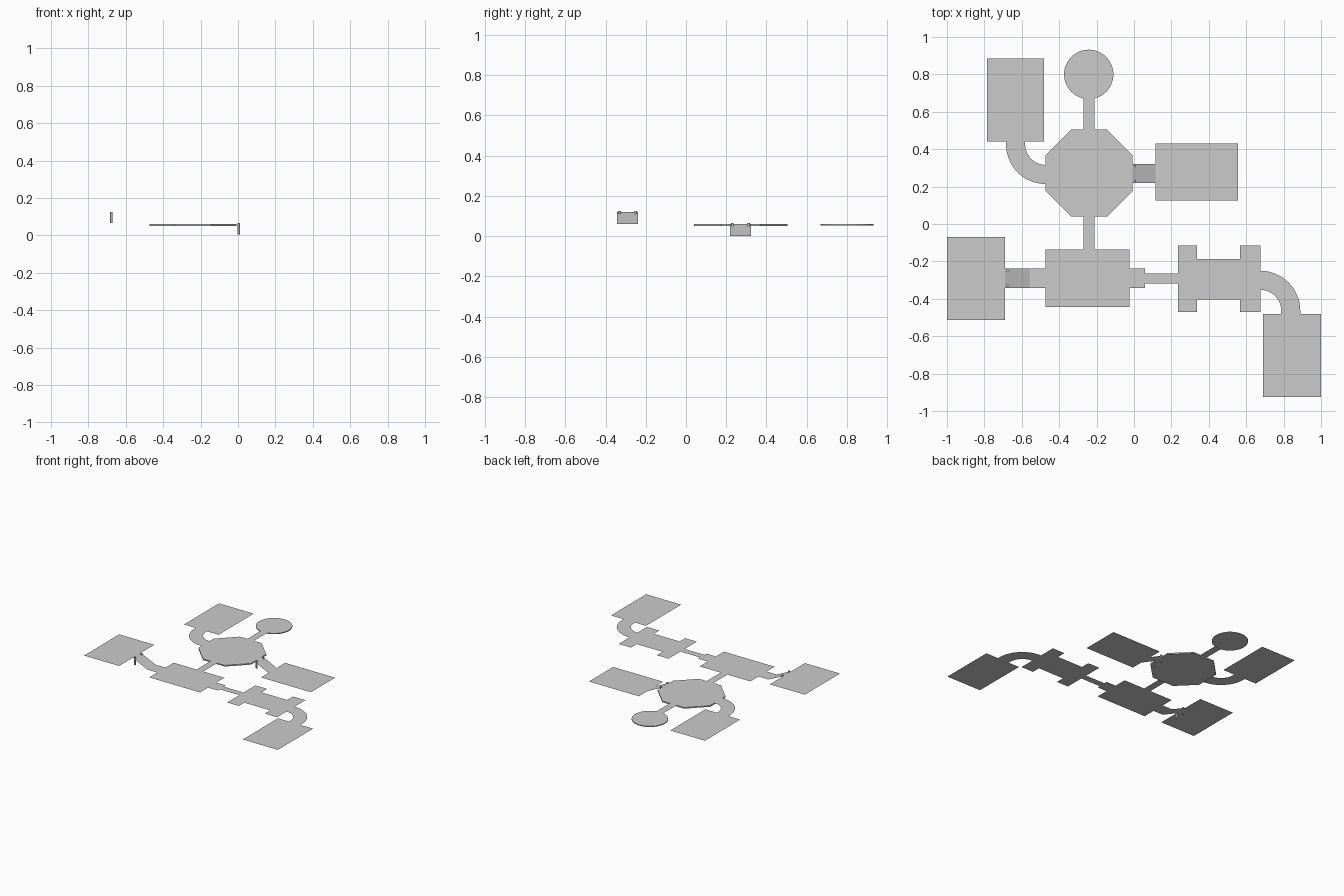
import bpy, bmesh, math

if "Cube" in bpy.data.objects:
    bpy.data.objects.remove(bpy.data.objects["Cube"])

MID, HIGH, LOW = 0.06, 0.12, 0.0   # floor levels


def make(name, bm):
    me = bpy.data.meshes.new(name)
    bm.to_mesh(me)
    bm.free()
    ob = bpy.data.objects.new(name, me)
    bpy.context.collection.objects.link(ob)
    return ob


def floor(name, pts):
    """Single flat face through 3D points (counter-clockwise from above)."""
    bm = bmesh.new()
    bm.faces.new([bm.verts.new(p) for p in pts])
    return make(name, bm)


def rect(name, x0, x1, y0, y1, z0=MID, z1=None):
    """Rectangle running from height z0 at x0 to z1 at x1."""
    z1 = z0 if z1 is None else z1
    return floor(name, [(x0, y0, z0), (x1, y0, z1), (x1, y1, z1), (x0, y1, z0)])


def disc(name, x, y, r, sides, z0, z1, turn=0.0):
    """Upright prism or cylinder between two heights."""
    bm = bmesh.new()
    bot, top = [[bm.verts.new((x + r * math.cos(turn + 2 * math.pi * i / sides),
                               y + r * math.sin(turn + 2 * math.pi * i / sides), z))
                 for i in range(sides)] for z in (z0, z1)]
    bm.faces.new(top)
    bm.faces.new(bot[::-1])
    for i in range(sides):
        j = (i + 1) % sides
        bm.faces.new((bot[i], bot[j], top[j], top[i]))
    return make(name, bm)


def bend(name, cx, cy, r0, r1, a0, a1, y_end, steps=20):
    """Quarter-ring corridor, with a short straight end reaching y_end."""
    bm = bmesh.new()
    rows = []
    for i in range(steps + 1):
        a = math.radians(a0 + (a1 - a0) * i / steps)
        rows.append([bm.verts.new((cx + r * math.cos(a), cy + r * math.sin(a), MID))
                     for r in (r0, r1)])
    rows.append([bm.verts.new((v.co.x, y_end, MID)) for v in rows[-1]])
    for p, q in zip(rows, rows[1:]):
        f = bm.faces.new((p[0], p[1], q[1], q[0]))
        f.normal_update()
        if f.normal.z < 0:
            f.normal_flip()
    return make(name, bm)


# Rooms
rect("west_room", -1.0, -0.69, -0.513, -0.07, HIGH)
rect("main_room", -0.473, -0.025, -0.443, -0.136)
rect("east_room", 0.115, 0.556, 0.125, 0.43, LOW)
rect("northwest_room", -0.787, -0.48, 0.442, 0.884)
rect("southeast_room", 0.69, 1.0, -0.925, -0.482)

# Hall with four alcoves, outlined as one H-shaped floor
xa, xb, xc, xd = 0.234, 0.338, 0.566, 0.675
ya, yb, yc, yd = -0.471, -0.403, -0.187, -0.115
floor("alcove_hall", [(x, y, MID) for x, y in (
    (xa, ya), (xb, ya), (xb, yb), (xc, yb), (xc, ya), (xd, ya),
    (xd, yd), (xc, yd), (xc, yc), (xb, yc), (xb, yd), (xa, yd))])

# Octagonal hub and round chamber
disc("octagon_hub", -0.24, 0.272, 0.232 / math.cos(math.pi / 8), 8,
     0.05, MID, math.pi / 8)
disc("round_chamber", -0.242, 0.8, 0.132, 48, 0.053, MID)

# Straight corridors
rect("west_corridor", -0.56, -0.473, -0.342, -0.238)
rect("east_stub", -0.025, 0.06, -0.342, -0.238)
rect("narrow_corridor", 0.06, 0.234, -0.318, -0.264)
rect("north_corridor", -0.27, -0.211, 0.504, 0.672)
rect("south_corridor", -0.27, -0.211, -0.136, 0.04)

# Curved corridors
bend("southeast_bend", 0.675, -0.464, 0.112, 0.214, 90, 0, -0.482)
bend("northwest_bend", -0.472, 0.426, 0.11, 0.212, 270, 180, 0.442)

# Ramps, each with a pair of posts at the upper end
for side, x, x1, y, z in (("west", -0.69, -0.56, -0.29, HIGH),
                          ("east", -0.008, 0.115, 0.27, MID)):
    rect(side + "_ramp", x, x1, y - 0.052, y + 0.052, z, z - 0.06)
    for k, s in (("left", 1), ("right", -1)):
        disc(f"{side}_{k}_post", x + 0.012, y + s * 0.04, 0.007, 16,
             z - 0.055, z + 0.005)
